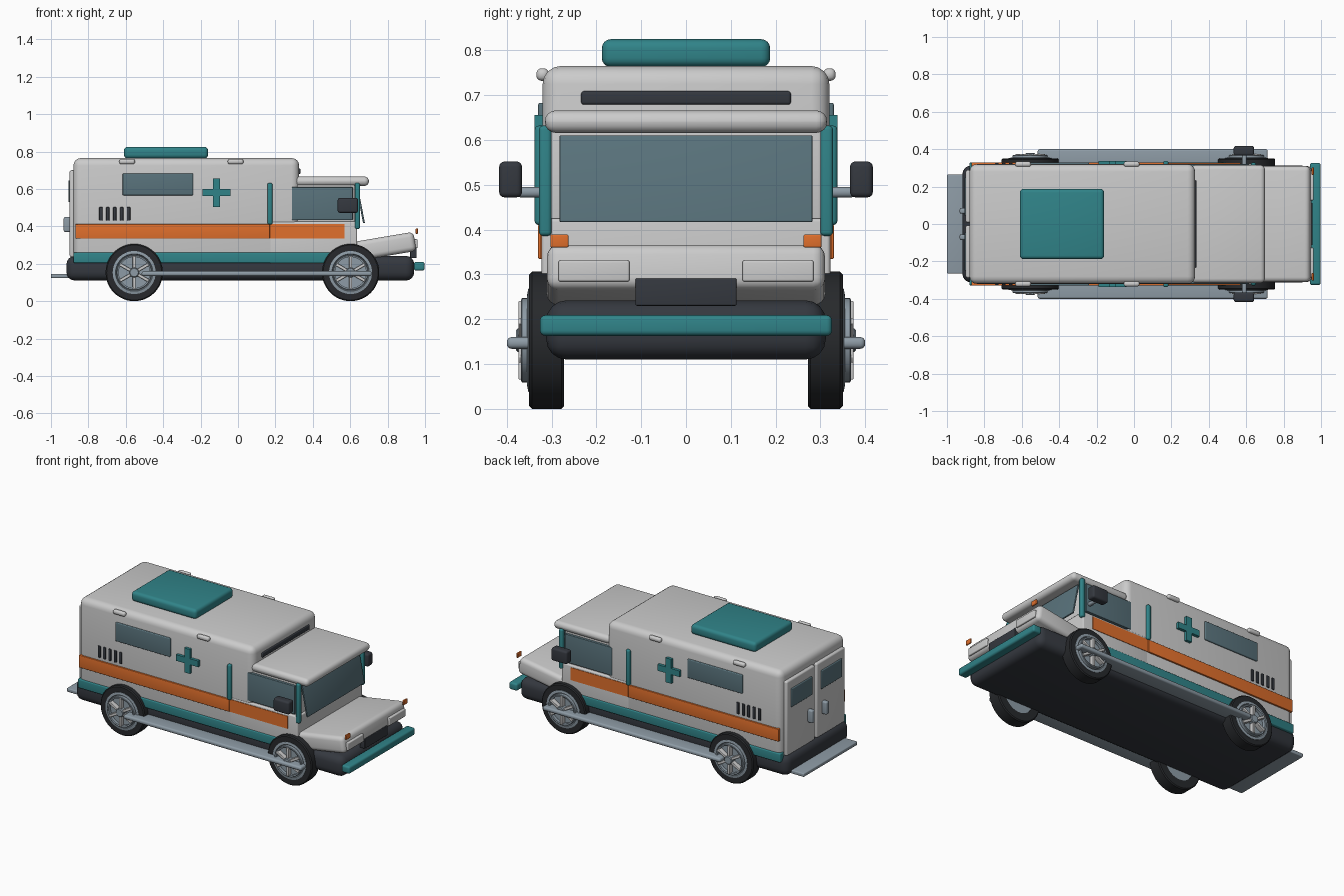
import bpy, bmesh, math
from mathutils import Matrix, Vector

if "Cube" in bpy.data.objects:
    bpy.data.objects.remove(bpy.data.objects["Cube"])


def material(name, rgb):
    m = bpy.data.materials.new(name)
    m.diffuse_color = (*rgb, 1)
    m.use_nodes = True
    m.node_tree.nodes["Principled BSDF"].inputs["Base Color"].default_value = m.diffuse_color
    return m


DARK = material("dark", (0.035, 0.04, 0.05))
TYRE = material("rubber", (0.02, 0.022, 0.025))
TEAL = material("teal", (0.03, 0.23, 0.25))
ORANGE = material("orange", (0.75, 0.16, 0.025))
GLASS = material("glass", (0.10, 0.17, 0.20))
STEEL = material("steel", (0.27, 0.33, 0.38))


def finish(bm, name, mat):
    me = bpy.data.meshes.new(name)
    bmesh.ops.recalc_face_normals(bm, faces=bm.faces)
    bm.to_mesh(me)
    bm.free()
    if mat:
        me.materials.append(mat)
    me.shade_smooth()
    me.set_sharp_from_angle(angle=math.radians(35))
    ob = bpy.data.objects.new(name, me)
    bpy.context.collection.objects.link(ob)
    return ob


def box(name, x, y, z, mat=None, r=0.0, tilt=0.0):
    """Rounded box from (min, max) ranges, tilted about y in degrees."""
    size = [b - a for a, b in (x, y, z)]
    mid = Vector([(a + b) / 2 for a, b in (x, y, z)])
    bm = bmesh.new()
    bmesh.ops.create_cube(bm, size=1)
    bmesh.ops.scale(bm, vec=size, verts=bm.verts)
    if r:
        bmesh.ops.bevel(bm, geom=bm.edges[:], offset=min(r, min(size) * 0.48),
                        segments=4, profile=0.5, affect='EDGES')
    bmesh.ops.transform(bm, verts=bm.verts,
                        matrix=Matrix.Translation(mid) @ Matrix.Rotation(math.radians(tilt), 4, 'Y'))
    return finish(bm, name, mat)


def pair(name, x, y, z, mat=None, r=0.0, tilt=0.0):
    """The same box on both sides of the vehicle."""
    box(name + "_left", x, y, z, mat, r, tilt)
    box(name + "_right", x, (-y[1], -y[0]), z, mat, r, tilt)


def lathe(name, profile, x, z, side, mat=None, steps=48):
    """Spin (radius, y) points about a y axis through x, z."""
    bm = bmesh.new()
    vs = [bm.verts.new((x + r, side * y, z)) for r, y in profile]
    es = [bm.edges.new((a, b)) for a, b in zip(vs, vs[1:])]
    bmesh.ops.spin(bm, geom=vs + es, cent=(x, 0, z), axis=(0, 1, 0),
                   angle=math.tau, steps=steps)
    bmesh.ops.remove_doubles(bm, verts=bm.verts, dist=1e-5)
    return finish(bm, name, mat)


# Body shell, cab, bonnet and chassis
box("rear_body", (-0.88, 0.327), (-0.32, 0.32), (0.2, 0.765), None, 0.04)
box("chassis", (-0.917, 0.942), (-0.312, 0.312), (0.11, 0.242), DARK, 0.045)
box("cab_lower", (0.17, 0.637), (-0.322, 0.322), (0.2, 0.425), None, 0.008)
box("cab_upper", (0.3, 0.625), (-0.305, 0.305), (0.4, 0.63), None, 0.01)
box("cab_roof", (0.305, 0.7), (-0.315, 0.315), (0.616, 0.666), None, 0.024)
box("bonnet", (0.62, 0.948), (-0.31, 0.31), (0.241, 0.344), None, 0.026, -9.5)

# Roof unit and front slot
box("roof_unit", (-0.61, -0.16), (-0.188, 0.188), (0.763, 0.825), TEAL, 0.02)
box("front_slot", (0.315, 0.334), (-0.234, 0.234), (0.679, 0.709), DARK, 0.006)

# Windscreen and its pillars
box("windscreen", (0.65, 0.66), (-0.282, 0.282), (0.415, 0.612), GLASS, 0.003, -11)
pair("front_pillar", (0.625, 0.652), (0.3, 0.328), (0.386, 0.632), TEAL, 0.009)

# Side trim, stripes and windows
pair("skirt", (-0.88, 0.6), (0.29, 0.328), (0.204, 0.26), TEAL, 0.006)
pair("rear_stripe", (-0.87, 0.17), (0.31, 0.33), (0.334, 0.412), ORANGE, 0.004)
pair("cab_stripe", (0.17, 0.57), (0.31, 0.325), (0.334, 0.412), ORANGE)
pair("cab_window", (0.288, 0.614), (0.295, 0.3205), (0.434, 0.61), GLASS, 0.003)
pair("side_window", (-0.617, -0.24), (0.31, 0.33), (0.566, 0.683), GLASS, 0.005)
pair("grab_rail", (0.157, 0.184), (0.312, 0.338), (0.41, 0.632), TEAL, 0.01)
for i in range(5):
    cx = -0.733 + i * 0.037
    pair(f"vent_{i}", (cx - 0.009, cx + 0.009), (0.31, 0.327), (0.43, 0.503), DARK, 0.004)
for i, cx in enumerate((-0.593, -0.013)):
    pair(f"marker_lamp_{i}", (cx - 0.042, cx + 0.042), (0.306, 0.334), (0.732, 0.76), None, 0.012)

# Side cross emblem, one outline per side
for s in (-1, 1):
    bm = bmesh.new()
    a, b = 0.019, 0.076
    quarter = [(b, -a), (b, a), (a, a)]
    pts = []
    for k in range(4):
        for px, pz in quarter:
            for _ in range(k):
                px, pz = -pz, px
            pts.append((px, pz))
    face = bm.faces.new([bm.verts.new((-0.115 + p, s * 0.31, 0.58 + q)) for p, q in pts])
    ext = bmesh.ops.extrude_face_region(bm, geom=[face])
    bmesh.ops.translate(bm, vec=(0, s * 0.028, 0),
                        verts=[v for v in ext["geom"] if isinstance(v, bmesh.types.BMVert)])
    finish(bm, "cross_emblem", TEAL)

# Mirrors on short arms
pair("mirror_arm", (0.578, 0.602), (0.3, 0.38), (0.472, 0.495), STEEL, 0.01)
pair("mirror", (0.533, 0.642), (0.366, 0.417), (0.472, 0.552), DARK, 0.012)

# Nose details
pair("headlight", (0.925, 0.96), (0.126, 0.285), (0.284, 0.331), None, 0.005)
pair("turn_signal", (0.95, 0.962), (0.262, 0.303), (0.36, 0.389), ORANGE, 0.004)
box("grille", (0.92, 0.955), (-0.113, 0.113), (0.23, 0.291), DARK, 0.004)
box("front_bumper", (0.94, 0.998), (-0.326, 0.326), (0.163, 0.209), TEAL, 0.012)

# Rear doors, their windows and handles, and the step
pair("rear_door", (-0.9, -0.86), (0.008, 0.288), (0.235, 0.7), None, 0.01)
pair("rear_window", (-0.907, -0.89), (0.045, 0.25), (0.53, 0.645), GLASS, 0.005)
pair("rear_handle", (-0.932, -0.895), (0.055, 0.085), (0.37, 0.45), STEEL, 0.009)
box("rear_step", (-1.0, -0.88), (-0.265, 0.265), (0.123, 0.146), STEEL, 0.006)

# Running boards
pair("running_board", (-0.515, 0.715), (0.3, 0.4), (0.134, 0.16), STEEL, 0.011)

# Wheels: tyre, dished rim, six spokes and hub
for x in (-0.555, 0.602):
    for s in (-1, 1):
        z = 0.153
        lathe("tyre", [(0.1, 0.272), (0.147, 0.272), (0.153, 0.278), (0.153, 0.344),
                       (0.147, 0.35), (0.112, 0.35), (0.1, 0.34), (0.1, 0.272)], x, z, s, TYRE)
        lathe("wheel_disc", [(0.0, 0.275), (0.113, 0.275), (0.115, 0.352),
                             (0.1, 0.355), (0.096, 0.347), (0.0, 0.347)], x, z, s, STEEL)
        lathe("rim_ring", [(0.083, 0.34), (0.094, 0.34), (0.094, 0.366), (0.091, 0.368),
                           (0.083, 0.366), (0.083, 0.34)], x, z, s, STEEL)
        lathe("hub", [(0.0, 0.34), (0.026, 0.34), (0.026, 0.376), (0.022, 0.38), (0.0, 0.38)],
              x, z, s, STEEL, 24)
        for k in range(6):
            spoke = box("spoke", (0.012, 0.088), (0.34, 0.374), (-0.008, 0.008), None, 0.003)
            spoke.matrix_world = (Matrix.Translation((x, -0.714 if s < 0 else 0, z))
                                  @ Matrix.Rotation(k * math.tau / 6 + 0.52, 4, 'Y'))
